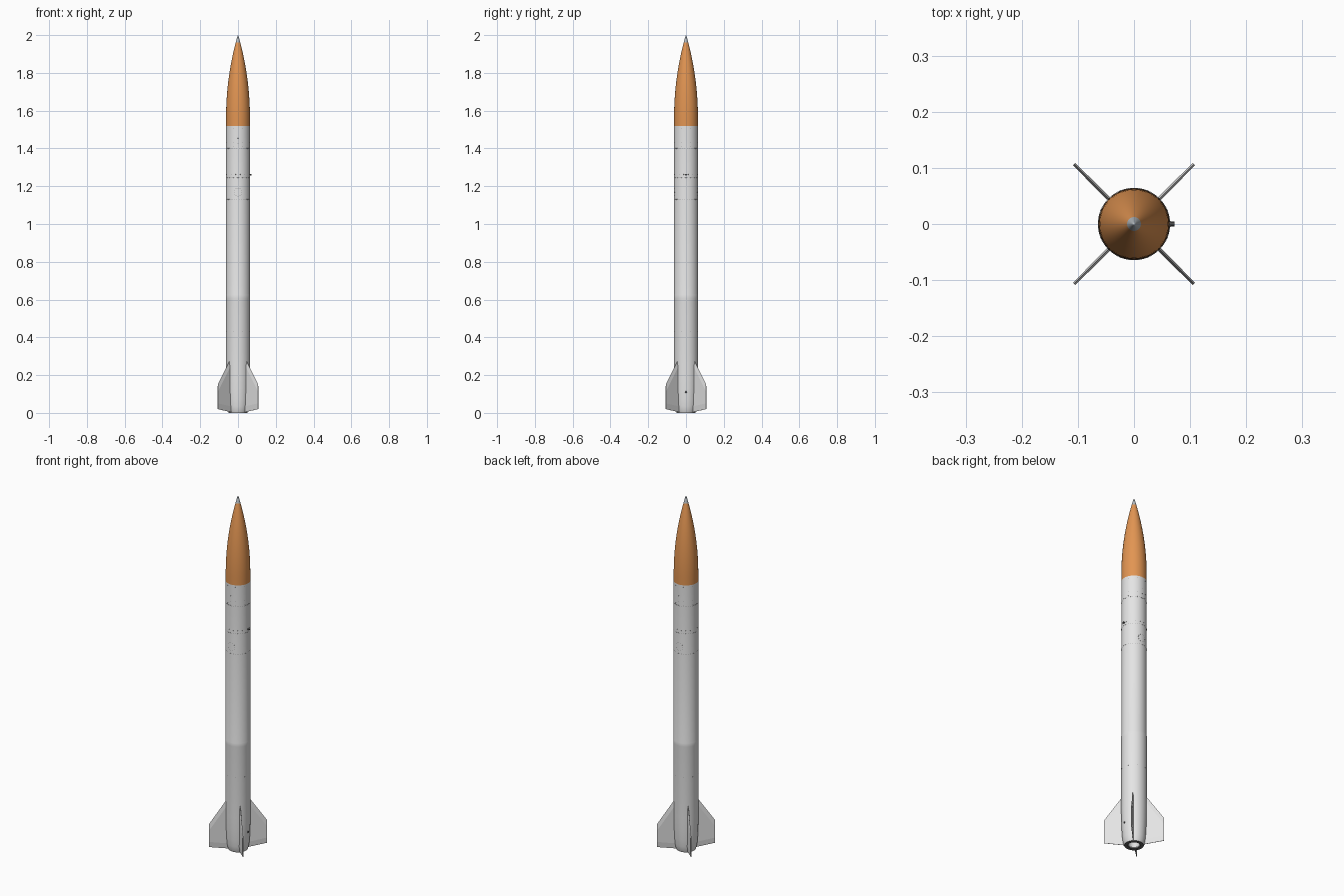
import bpy, bmesh
from math import sin, cos, pi, radians
from mathutils import Matrix, Vector

if "Cube" in bpy.data.objects:
    bpy.data.objects.remove(bpy.data.objects["Cube"])

R = 0.0632


def material(name, color):
    m = bpy.data.materials.new(name)
    m.use_nodes = True
    m.diffuse_color = (*color, 1)
    m.node_tree.nodes["Principled BSDF"].inputs["Base Color"].default_value = (*color, 1)
    return m


white = material("white paint", (0.78, 0.78, 0.78))
orange = material("orange paint", (0.76, 0.30, 0.085))
steel = material("tip steel", (0.45, 0.49, 0.52))
dark = material("dark metal", (0.12, 0.12, 0.12))
grey = material("rivet grey", (0.25, 0.25, 0.25))


def finish(name, bm, mat, angle=35):
    bmesh.ops.recalc_face_normals(bm, faces=bm.faces)
    mesh = bpy.data.meshes.new(name)
    bm.to_mesh(mesh)
    bm.free()
    mesh.materials.append(mat)
    obj = bpy.data.objects.new(name, mesh)
    bpy.context.collection.objects.link(obj)
    bpy.ops.object.select_all(action="DESELECT")
    obj.select_set(True)
    bpy.context.view_layer.objects.active = obj
    bpy.ops.object.shade_smooth_by_angle(angle=radians(angle))
    return obj


def revolve(name, profile, mat, sides=48):
    """Turn (radius, height) points around z; a zero radius closes the end."""
    bm = bmesh.new()
    verts = [bm.verts.new((r, 0, z)) for r, z in profile]
    edges = [bm.edges.new(pair) for pair in zip(verts, verts[1:])]
    bmesh.ops.spin(bm, geom=verts + edges, cent=(0, 0, 0), axis=(0, 0, 1),
                   angle=2 * pi, steps=sides, use_merge=True)
    bmesh.ops.remove_doubles(bm, verts=bm.verts, dist=1e-5)
    return finish(name, bm, mat)


def ogive(z):
    t = max(0, (z - 1.56) / 0.44)
    return R * (1 - t * t) + 0.0015 * t


# Body tube with boat tail and a slightly wider motor section
revolve("body_tube", [(0.049, 0), (0.054, 0.012), (0.058, 0.035), (0.061, 0.075),
                      (0.063, 0.13), (0.064, 0.20), (0.064, 0.60), (0.0645, 0.605),
                      (0.0645, 0.625), (R, 0.63), (R, 1.52)], white)

# Nose cone and metal tip
zs = [1.52 + 0.44 * i / 16 for i in range(17)]
revolve("nose_cone", [(ogive(z), z) for z in zs], orange)
revolve("nose_tip", [(ogive(z), z) for z in (1.96, 1.97, 1.98, 1.99, 1.997)] + [(0, 2.0)], steel)

# Nozzle: dark rim around a pale recess
revolve("nozzle_rim", [(0.049, 0), (0.031, 0.0), (0.029, 0.008)], dark)
revolve("nozzle_throat", [(0.029, 0.008), (0.025, 0.03), (0, 0.03)], white)

# Four thin fins with wedge-shaped leading and trailing edges
for name, deg in (("fin_back_left", 45), ("fin_back_right", 135),
                  ("fin_front_right", 225), ("fin_front_left", 315)):
    bm = bmesh.new()
    sections = []
    for r, lead, trail in ((0.04, 0.309, 0.002), (0.151, 0.15, 0.02)):
        half = 0.004 if r < 0.1 else 0.0028
        points = [(0.0, lead), (half, lead - 0.035), (half, trail + 0.03), (0.0008, trail),
                  (-0.0008, trail), (-half, trail + 0.03), (-half, lead - 0.035)]
        sections.append([bm.verts.new((r, y, z)) for y, z in points])
    root, tip = sections
    for i in range(len(root)):
        j = (i + 1) % len(root)
        bm.faces.new((root[i], root[j], tip[j], tip[i]))
    bm.faces.new(root)
    bm.faces.new(tip)
    bmesh.ops.rotate(bm, verts=bm.verts, matrix=Matrix.Rotation(radians(deg), 3, "Z"))
    finish(name, bm, white, 3)


def stud(bm, angle, z, radius, height, base=R):
    """Short round peg standing out from the tube."""
    out = Vector((cos(angle), sin(angle), 0))
    place = Matrix.Translation(out * base + Vector((0, 0, z)))
    bmesh.ops.create_cone(bm, cap_ends=True, segments=8, radius1=radius, radius2=radius * 0.8,
                          depth=height * 2,
                          matrix=place @ out.to_track_quat("Z", "Y").to_matrix().to_4x4())


# Rivet rows around the payload section
bm = bmesh.new()
for z, count in ((1.40, 36), (1.245, 36), (1.13, 36)):
    for i in range(count):
        stud(bm, 2 * pi * (i + 0.5) / count, z, 0.002, 0.0007)
for z, count in ((1.262, 16), (1.408, 8), (1.508, 8), (1.43, 8), (0.43, 8)):
    for i in range(count):
        stud(bm, 2 * pi * (i + 0.5) / count, z, 0.0018, 0.0007, R if z > 1 else 0.064)

# Round hatches on front and back, with a few rivets above
for side in (-pi / 2, pi / 2):
    for i in range(12):
        a = 2 * pi * i / 12
        stud(bm, side + 0.021 * cos(a) / R, 1.168 + 0.021 * sin(a), 0.002, 0.0007)
    for dz in (1.425, 1.455):
        stud(bm, side, dz, 0.002, 0.0007)
finish("rivets", bm, grey)

# Side connectors on the left side
bm = bmesh.new()
stud(bm, 0, 1.26, 0.005, 0.009)
stud(bm, 0, 0.11, 0.006, 0.003, 0.0625)
finish("side_connectors", bm, dark)
